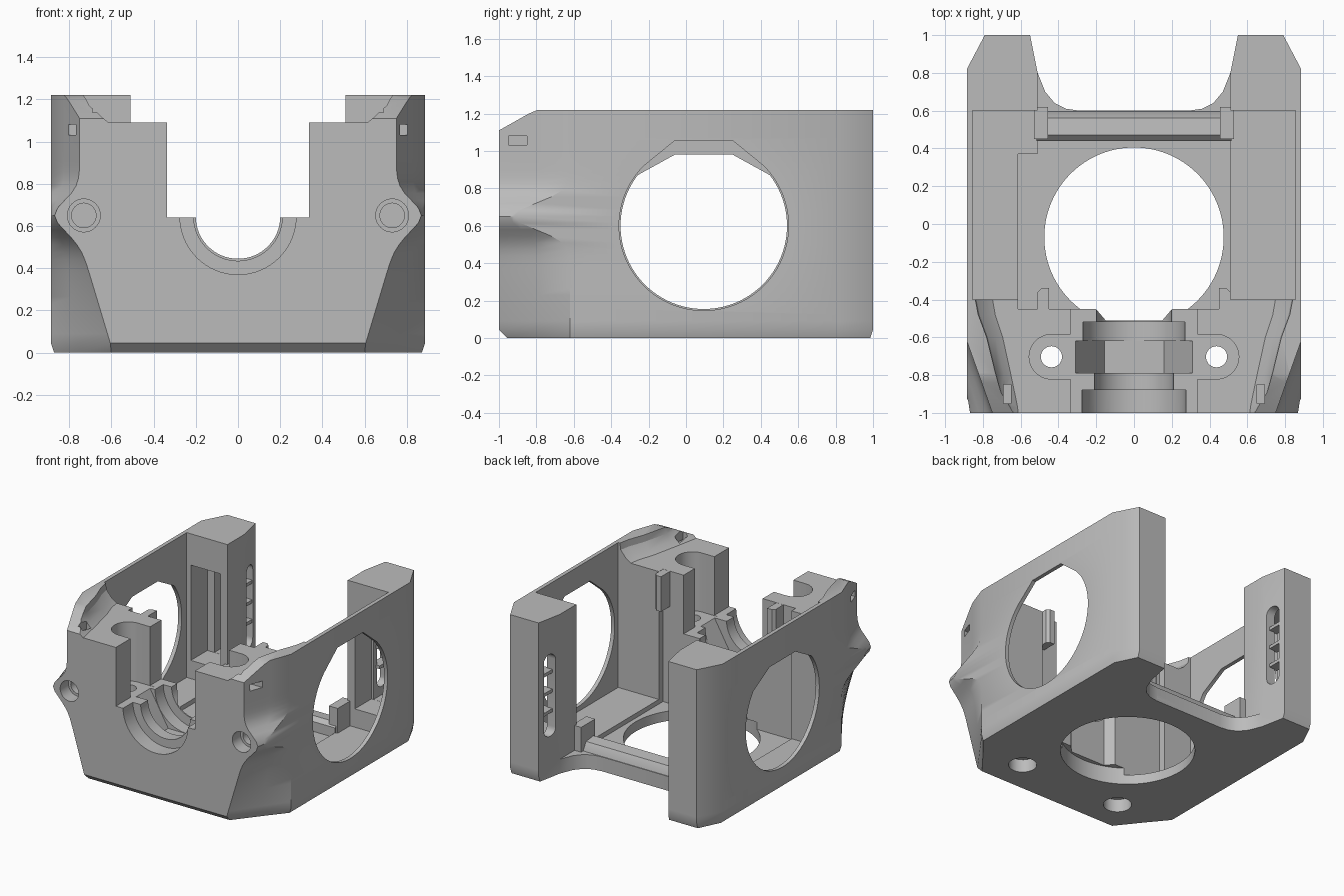
import bpy, bmesh, math

cube = bpy.data.objects.get("Cube")
if cube:
    bpy.data.objects.remove(cube, do_unlink=True)

GREY = (0.5, 0.5, 0.5, 1)
mat = bpy.data.materials.new("plain grey")
mat.use_nodes = True
mat.diffuse_color = GREY
mat.node_tree.nodes["Principled BSDF"].inputs["Base Color"].default_value = GREY


def loft(name, rings):
    """Closed solid through a stack of equal-length rings."""
    bm = bmesh.new()
    loops = [[bm.verts.new(p) for p in ring] for ring in rings]
    n = len(loops[0])
    for a, b in zip(loops, loops[1:]):
        for i in range(n):
            j = (i + 1) % n
            bm.faces.new((a[i], a[j], b[j], b[i]))
    bm.faces.new(loops[0])
    bm.faces.new(loops[-1])
    bmesh.ops.recalc_face_normals(bm, faces=bm.faces)
    mesh = bpy.data.meshes.new(name)
    bm.to_mesh(mesh)
    bm.free()
    mesh.materials.append(mat)
    ob = bpy.data.objects.new(name, mesh)
    bpy.context.collection.objects.link(ob)
    return ob


def prism(name, pts, axis, a, b):
    """Extrude a 2D profile along an axis from a to b."""
    place = {"x": lambda u, v, w: (w, u, v),
             "y": lambda u, v, w: (u, w, v),
             "z": lambda u, v, w: (u, v, w)}[axis]
    return loft(name, [[place(u, v, w) for u, v in pts] for w in (a, b)])


def rect(u0, u1, v0, v1):
    return [(u0, v0), (u1, v0), (u1, v1), (u0, v1)]


def circle(u, v, r, n=64):
    return [(u + r * math.cos(2 * math.pi * i / n), v + r * math.sin(2 * math.pi * i / n))
            for i in range(n)]


def mirrored(pts):
    return pts + [(-x, y) for x, y in reversed(pts)]


def box(name, x0, x1, y0, y1, z0, z1):
    return prism(name, rect(min(x0, x1), max(x0, x1), y0, y1), "z", z0, z1)


# Outer shell: front corners are scooped away, swelling out at the screw bosses
def corner(z):
    flare = 0.60 + 0.15 * min(1, max(0, z - 0.03) / 0.5)
    bump = math.exp(-((z - 0.65) / 0.10) ** 2)
    return flare + (0.868 - flare) * bump, -0.62 - 0.3 * bump


def outline(z):
    xf, yb = corner(z)
    inset = 0.015 if z == 0 else 0
    side = 0.885 - inset
    front = -0.955 if z == 0 else -1.0
    mid = (xf * 0.45 + side * 0.55, (yb + front) / 2 + 0.02)
    half = [(xf, front), mid, (side, yb), (side, 0.82), (0.79, 1.0 - inset)]
    return [(x, y, z) for x, y in mirrored(half)]


levels = [0, 0.045] + [0.09 + 0.035 * i for i in range(30)] + [1.22]
body = loft("housing", [outline(z) for z in levels])


def cut(tool):
    tool.hide_render = True
    mod = body.modifiers.new("cut", "BOOLEAN")
    mod.operation, mod.solver, mod.object = "DIFFERENCE", "EXACT", tool
    bpy.context.view_layer.objects.active = body
    bpy.ops.object.modifier_apply(modifier=mod.name)
    bpy.data.objects.remove(tool, do_unlink=True)


# Inner bay, lowered centre floor and gap between the rear legs
cut(box("bay", -0.855, 0.855, -0.4, 0.6, 0.11, 2))
cut(prism("centre_floor", [(-0.615, -0.45), (0.51, -0.45), (0.51, 0.44), (-0.51, 0.44),
                           (-0.51, 0.37), (-0.615, 0.37)], "z", 0.075, 1.9))
cut(prism("rear_gap", mirrored([(0.56, 1.05), (0.55, 1.0), (0.51, 0.8), (0.47, 0.70), (0.42, 0.64),
                                (0.36, 0.61), (0.29, 0.60)]), "z", -0.1, 2.1))
cut(box("leg_gap", -0.51, 0.51, 0.43, 0.81, 0.11, 2.2))
cut(prism("floor_hole", circle(0, -0.07, 0.475, 96), "z", -0.1, 0.13))

# Front deck with flared sides, and sloped front top edge
plan = [(0.855, -0.38), (0.835, -0.48), (0.79, -0.6), (0.74, -0.8), (0.70, -0.97), (0.69, -1.1)]
cut(loft("deck", [[(x * k, y, z) for x, y in mirrored(plan)]
                  for z, k in ((1.09, 0.88), (1.12, 0.93), (1.17, 0.98), (1.3, 1.0))]))
cut(prism("front_slope", [(-1.1, 1.06), (-1.0, 1.11), (-0.84, 1.20), (-0.78, 1.225), (-0.78, 1.5),
                          (-1.1, 1.5)], "x", -1.2, 1.2))

# Central slot and stepped round seat
cut(box("slot", -0.335, 0.335, -1.1, -0.3, 0.64, 2))
for y0, y1, r, n in [(-1.1, -0.88, 0.275, 64), (-0.9, -0.78, 0.21, 64), (-0.79, -0.62, 0.315, 6),
                     (-0.63, -0.52, 0.27, 64), (-0.54, -0.4, 0.2, 64)]:
    cut(prism("seat_step", circle(0, 0.645, r, n), "y", y0, y1))
cut(prism("seat_mouth", [(-0.15, -0.51), (0.15, -0.51), (0.21, -0.44), (-0.21, -0.44)], "z", 0.06, 1))

for s in (-1, 1):
    # Vertical screw pockets
    arc = [(s * (0.437 + 0.118 * math.cos(a)), -0.703 + 0.118 * math.sin(a))
           for a in [math.pi * (i / 24 - 0.5) for i in range(25)]]
    cut(prism("pocket", [(s * 0.3, -0.821)] + arc + [(s * 0.3, -0.585)], "z", 0.638, 2))
    cut(prism("screw_hole", circle(s * 0.437, -0.703, 0.056, 32), "z", -0.1, 1))
    cut(prism("screw_head", circle(s * 0.437, -0.703, 0.1, 32), "z", -0.1, 0.1))
    # Front boss holes
    cut(prism("boss_mouth", circle(s * 0.73, 0.65, 0.078, 32), "y", -1.1, -0.9))
    cut(prism("boss_hole", circle(s * 0.73, 0.65, 0.058, 32), "y", -1.1, -0.75))
    # Tie slots in the upper front corners
    cut(box("tie_top", s * 0.65, s * 0.69, -0.95, -0.85, 1.03, 1.3))
    cut(box("tie_side", s * 0.66, s * 0.95, -0.949, -0.851, 1.031, 1.08))
    # Large side openings with flattened tops
    top, low, r = (1.055, 0.93, 0.453) if s > 0 else (0.98, 0.89, 0.445)
    ring = circle(0.095, 0.6, r, 96)
    start = 24
    ring = [p for p in ring[start:] + ring[:start] if p[1] < low]
    cut(prism("side_hole", ring + [(0.25, top), (-0.06, top)], "x", s * 0.8, s * 1.0))
    # Hollow legs with a rounded vent slot on the inner face
    cut(box("leg_duct", s * 0.57, s * 0.82, 0.55, 0.8, 0.25, 0.98))
    cut(box("leg_duct_end", s * 0.59, s * 0.76, 0.7, 0.95, 0.251, 0.979))
    half = [math.pi * i / 10 for i in range(11)]
    vent = [(0.895 + 0.055 * math.cos(a), 0.89 + 0.055 * math.sin(a)) for a in half]
    vent += [(0.895 - 0.055 * math.cos(a), 0.37 - 0.055 * math.sin(a)) for a in half]
    cut(prism("vent", vent, "x", s * 0.45, s * 0.65))

parts = [body]
# Rear floor bar with a sloped back edge
parts.append(prism("rear_bar", [(0.44, 0.02), (0.6, 0.02), (0.6, 0.10), (0.56, 0.17), (0.47, 0.18),
                                (0.44, 0.15)], "x", -0.515, 0.515))
for s in (-1, 1):
    tag = "left" if s > 0 else "right"
    parts.append(box(tag + "_bar_tab", s * 0.455, s * 0.53, 0.45, 0.62, 0.1, 0.3))
    # Rounded lug behind the front block
    lug = [(s * x, y) for x, y in [(0.45, -0.47), (0.45, -0.34), (0.49, -0.34), (0.51, -0.36),
                                   (0.51, -0.47)]]
    parts.append(prism(tag + "_lug", lug, "z", 0.82, 1.089))
    for i in range(3):
        z = 0.48 + 0.15 * i
        parts.append(box(f"{tag}_vent_rib_{i + 1}", s * 0.545, s * 0.62, 0.83, 0.96, z, z + 0.025))

# Smooth curved surfaces, keep machined edges sharp
bpy.ops.object.select_all(action="DESELECT")
for ob in parts:
    ob.select_set(True)
bpy.context.view_layer.objects.active = body
bpy.ops.object.shade_smooth_by_angle(angle=math.radians(30))
